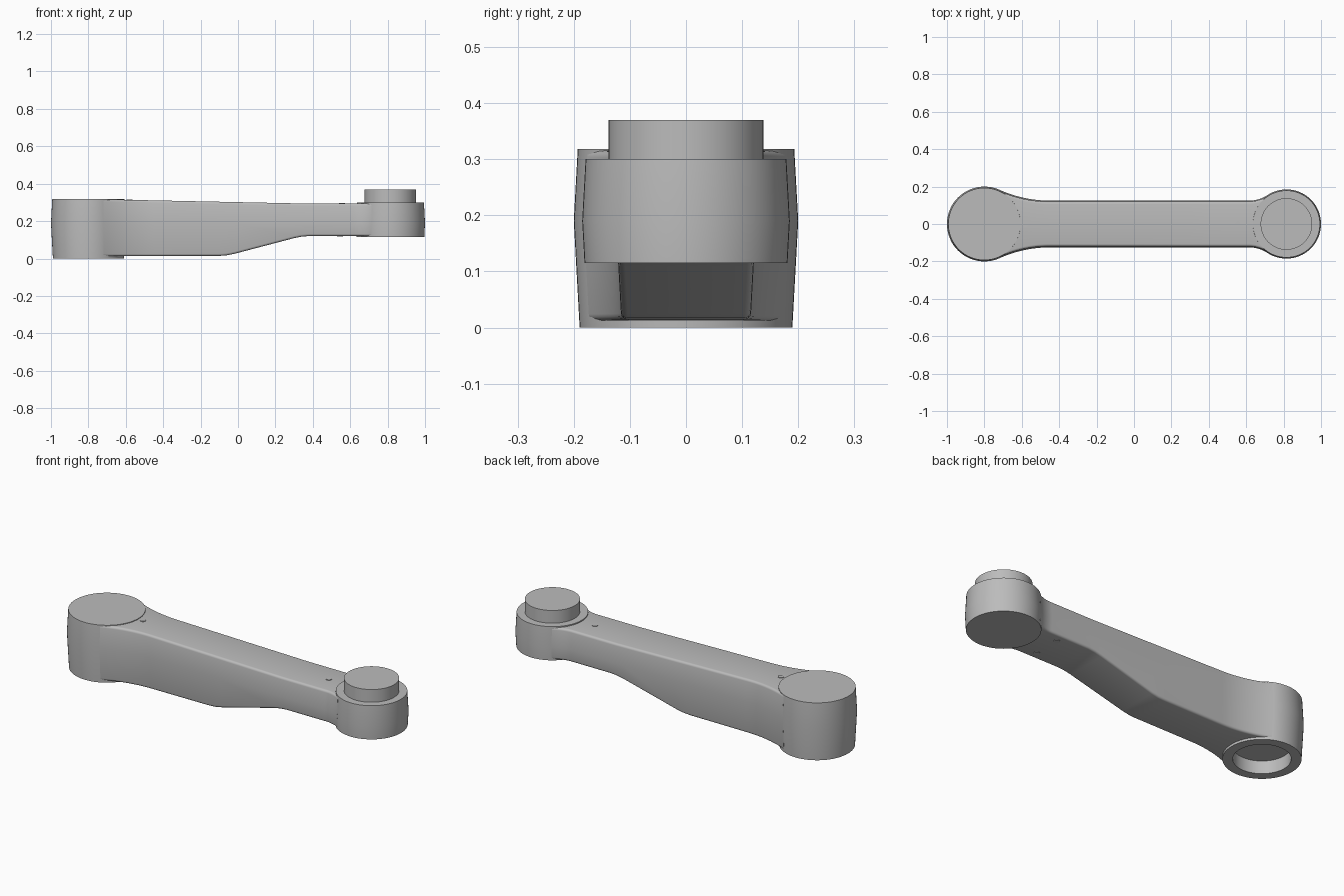
import bpy, bmesh, math

cube = bpy.data.objects.get("Cube")
if cube:
    bpy.data.objects.remove(cube)

def material(name, rgb):
    m = bpy.data.materials.new(name)
    m.use_nodes = True
    m.diffuse_color = (*rgb, 1)
    m.node_tree.nodes["Principled BSDF"].inputs["Base Color"].default_value = (*rgb, 1)
    return m

GREY = material("light grey", (0.5, 0.5, 0.5))

def finish(bm, name, mat=GREY):
    bmesh.ops.recalc_face_normals(bm, faces=bm.faces)
    me = bpy.data.meshes.new(name)
    bm.to_mesh(me)
    bm.free()
    ob = bpy.data.objects.new(name, me)
    bpy.context.collection.objects.link(ob)
    me.materials.append(mat)
    bpy.ops.object.select_all(action='DESELECT')
    ob.select_set(True)
    bpy.context.view_layer.objects.active = ob
    bpy.ops.object.shade_smooth_by_angle(angle=math.radians(30))
    return ob

def lathe(name, x, profile, y=0, n=64):
    """Stack of (radius, z) rings around a vertical axis, capped at both ends."""
    bm = bmesh.new()
    rings = [[bm.verts.new((x + r * math.cos(2 * math.pi * i / n),
                            y + r * math.sin(2 * math.pi * i / n), z))
              for i in range(n)] for r, z in profile]
    for a, b in zip(rings, rings[1:]):
        for i in range(n):
            j = (i + 1) % n
            bm.faces.new((a[i], a[j], b[j], b[i]))
    bm.faces.new(rings[0])
    bm.faces.new(rings[-1])
    return finish(bm, name)

MID, DRAFT = 0.19, 0.055          # parting height and side taper
BIG_X, BIG_R = -0.8, 0.2
SMALL_X, SMALL_R = 0.815, 0.185
BORE_R, BORE_DEPTH = 0.14, 0.07
HALF, ROUND = 0.125, 0.012        # arm half width and edge rounding

def taper(r, z):
    return r - abs(z - MID) * DRAFT

# Round ends: socket below the large one, peg on the small one
lathe("large_end", BIG_X, [(BORE_R, BORE_DEPTH), (BORE_R, 0), (taper(BIG_R, 0), 0),
                           (BIG_R, MID), (taper(BIG_R, 0.318), 0.318)])
lathe("small_end", SMALL_X, [(taper(SMALL_R, 0.115), 0.115), (SMALL_R, MID),
                             (taper(SMALL_R, 0.3), 0.3)])
lathe("peg", SMALL_X, [(0.138, 0.29), (0.138, 0.37)])

# Arm outline: straight sides blending into the ends with tangent arcs
def blend(cx, r, reach, side):
    """Stations (x, half width) from the round end to the straight part."""
    R = (reach ** 2 - r ** 2 + HALF ** 2) / (2 * (r - HALF))
    ax = cx + side * reach
    end = math.asin(reach / (r + R))
    out = []
    for i in range(13):
        a = end * (1 - i / 12)
        out.append((ax - side * R * math.sin(a), HALF + R - R * math.cos(a)))
    return out

def interp(points, x):
    for (x0, y0), (x1, y1) in zip(points, points[1:]):
        if x <= x1:
            return y0 + (y1 - y0) * max(0, x - x0) / (x1 - x0)
    return points[-1][1]

TOP = [(-0.72, 0.316), (-0.6, 0.314), (0.35, 0.294), (0.75, 0.294)]
BOTTOM = [(-0.72, 0.012), (-0.1, 0.014), (-0.06, 0.017), (-0.02, 0.025),
          (0.3, 0.109), (0.34, 0.117), (0.38, 0.12), (0.75, 0.12)]
stations = (blend(BIG_X, BIG_R, 0.35, 1)
            + [(x, HALF) for x, _ in BOTTOM[1:-1]]
            + blend(SMALL_X, SMALL_R, 0.2, -1)[::-1])

def section(x, w):
    """Tapered cross-section with rounded edges."""
    top, low = interp(TOP, x), interp(BOTTOM, x)
    half = []
    for i in range(5):
        a = math.pi / 2 * i / 4
        z = low + ROUND * (1 - math.cos(a))
        half.append((taper(w, z) - ROUND * (1 - math.sin(a)), z))
    half.append((w, MID))
    for i in range(5):
        a = math.pi / 2 * i / 4
        z = top - ROUND * (1 - math.sin(a))
        half.append((taper(w, z) - ROUND * (1 - math.cos(a)), z))
    return [(x, y, z) for y, z in half] + [(x, -y, z) for y, z in reversed(half)]

bm = bmesh.new()
loops = [[bm.verts.new(p) for p in section(x, w)] for x, w in stations]
for a, b in zip(loops, loops[1:]):
    for i in range(len(a)):
        j = (i + 1) % len(a)
        bm.faces.new((a[i], a[j], b[j], b[i]))
bm.faces.new(loops[0])
bm.faces.new(loops[-1])
arm = finish(bm, "arm")

# Clear the socket where the arm runs into it
cutter = lathe("socket_cutter", BIG_X, [(BORE_R + 0.001, -0.1), (BORE_R + 0.001, BORE_DEPTH + 0.001)])
mod = arm.modifiers.new("socket", 'BOOLEAN')
mod.operation, mod.solver, mod.object = 'DIFFERENCE', 'EXACT', cutter
bpy.context.view_layer.objects.active = arm
bpy.ops.object.modifier_apply(modifier="socket")
bpy.data.objects.remove(cutter)

# Tiny studs on the top and underside of the arm
for name, x, y, z in (("top_stud_right", -0.58, 0, interp(TOP, -0.58)),
                      ("top_stud_left", 0.555, 0, interp(TOP, 0.555)),
                      ("under_stud_front", 0.545, -0.075, 0.12),
                      ("under_stud_back", 0.545, 0.075, 0.12)):
    lathe(name, x, [(0.016, z - 0.003), (0.016, z + 0.003)], y, 16)
